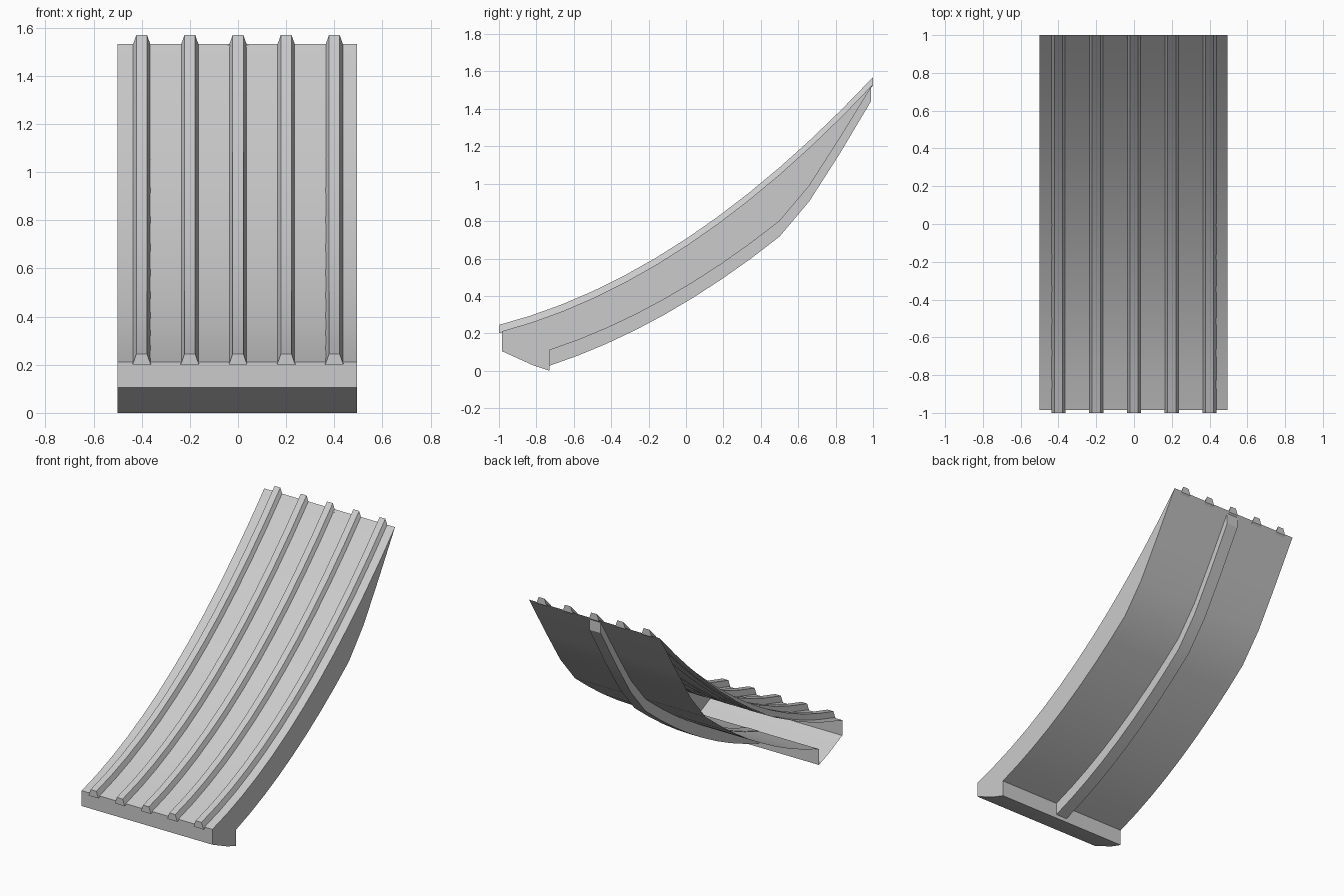
import bpy, bmesh

cube = bpy.data.objects.get("Cube")
if cube:
    bpy.data.objects.remove(cube)

grey = bpy.data.materials.new("light grey")
grey.use_nodes = True
colour = (0.6, 0.6, 0.6, 1)
grey.diffuse_color = colour
grey.node_tree.nodes["Principled BSDF"].inputs["Base Color"].default_value = colour


def loft(name, sections, closed=True, cap_start=True, cap_end=True):
    """Skin a list of equal-length point rings and cap the chosen ends."""
    bm = bmesh.new()
    rings = [[bm.verts.new(p) for p in ring] for ring in sections]
    count = len(rings[0])
    for a, b in zip(rings, rings[1:]):
        for i in range(count if closed else count - 1):
            j = (i + 1) % count
            bm.faces.new((a[i], a[j], b[j], b[i]))
    if cap_start:
        bm.faces.new(rings[0][::-1])
    if cap_end:
        bm.faces.new(rings[-1])
    bmesh.ops.recalc_face_normals(bm, faces=bm.faces)
    mesh = bpy.data.meshes.new(name)
    bm.to_mesh(mesh)
    bm.free()
    mesh.materials.append(grey)
    obj = bpy.data.objects.new(name, mesh)
    bpy.context.collection.objects.link(obj)
    bpy.ops.object.select_all(action='DESELECT')
    obj.select_set(True)
    bpy.context.view_layer.objects.active = obj
    bpy.ops.object.shade_smooth_by_angle(angle=0.5)
    return obj


def steps(start, end, n):
    return [start + (end - start) * i / n for i in range(n + 1)]


def rib_z(y):
    return 0.705 + 0.6625 * y + 0.2025 * y * y


def deck_z(y):
    return rib_z(y) - 0.038


# Curved underside, from the lip to the raised back edge
under = [(y, 0.45 + 0.605 * y + 0.19 * y * y) for y in steps(-0.73, 0.5, 8)]
under += [(0.66, 0.99), (0.82, 1.24)]

# Deck shell with a hooked front lip, open on its -x side
deck = [(y, deck_z(y)) for y in steps(1, -0.985, 12)]
lip = [(-0.985, 0.105), (-0.82, 0.03), (-0.73, 0)]
profile = deck + lip + under
loft("deck_shell", [[(x, y, z) for y, z in profile] for x in (-0.5, 0.495)],
     cap_start=False)

# Keel running under the middle
path = under + [(0.99, 1.525)]
keel = [(y, z - 0.083) for y, z in path] + [(y, z + 0.003) for y, z in path[::-1]]
loft("keel", [[(x, y, z) for y, z in keel] for x in (-0.043, 0.043)])

# Five raised ribs with sloping sides
for i in range(5):
    cx = (i - 2) * 0.2
    rings = []
    for y in steps(-1, 1, 12):
        top = rib_z(y)
        rings.append([(cx - 0.038, y, top - 0.045), (cx - 0.022, y, top),
                      (cx + 0.022, y, top), (cx + 0.038, y, top - 0.045)])
    loft("rib_%d" % (i + 1), rings)
